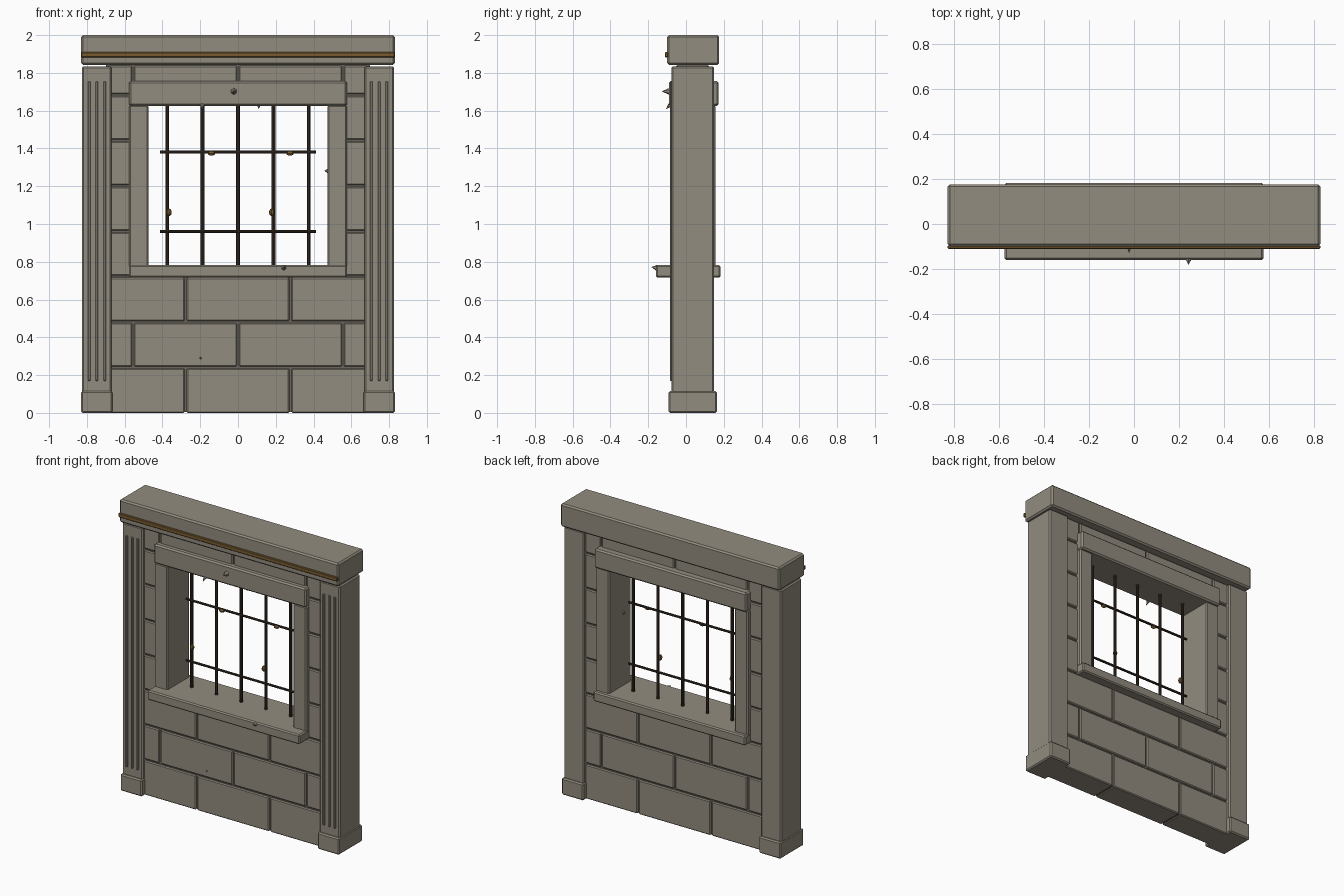
import bpy, bmesh, math
from mathutils import Vector

if "Cube" in bpy.data.objects:
    bpy.data.objects.remove(bpy.data.objects["Cube"])


def mat(name, c):
    m = bpy.data.materials.new(name)
    m.diffuse_color = (*c, 1)
    m.use_nodes = True
    m.node_tree.nodes["Principled BSDF"].inputs["Base Color"].default_value = m.diffuse_color
    return m


STONE = mat("warm grey stone", (0.29, 0.262, 0.212))
MORTAR = mat("dark mortar", (0.15, 0.135, 0.11))
IRON = mat("dark iron", (0.04, 0.027, 0.019))
BRASS = mat("aged brass", (0.19, 0.105, 0.03))


def finish(name, bm, m):
    me = bpy.data.meshes.new(name)
    bm.to_mesh(me)
    bm.free()
    me.materials.append(m)
    ob = bpy.data.objects.new(name, me)
    bpy.context.collection.objects.link(ob)
    return ob


def box(name, x, y, z, m=STONE, bevel=0.008):
    """Box from (min, max) pairs with chamfered edges."""
    bm = bmesh.new()
    bmesh.ops.create_cube(bm, size=1)
    for v in bm.verts:
        v.co = [r[0] if c < 0 else r[1] for c, r in zip(v.co, (x, y, z))]
    if bevel:
        bmesh.ops.bevel(bm, geom=bm.edges[:], offset=bevel, segments=1, affect='EDGES')
    return finish(name, bm, m)


def rod(name, a, b, r1, r2, sides, m):
    """Cylinder or cone from point a to point b."""
    a, b = Vector(a), Vector(b)
    bm = bmesh.new()
    bmesh.ops.create_cone(bm, cap_ends=True, segments=sides, radius1=r1, radius2=r2,
                          depth=(b - a).length)
    ob = finish(name, bm, m)
    ob.location = (a + b) / 2
    ob.rotation_euler = (b - a).to_track_quat('Z', 'Y').to_euler()
    return ob


def blob(name, loc, scale):
    bm = bmesh.new()
    bmesh.ops.create_uvsphere(bm, u_segments=8, v_segments=6, radius=1)
    ob = finish(name, bm, BRASS)
    ob.location, ob.scale = loc, scale
    return ob


# side pillars with plinth and raised flutes
for s, side in ((-1, "left"), (1, "right")):
    def span(a, b):
        return tuple(sorted((s * a, s * b)))
    box(f"{side}_pillar_shaft", span(0.67, 0.825), (-0.076, 0.148), (0.05, 1.835))
    box(f"{side}_pillar_plinth", span(0.665, 0.83), (-0.092, 0.163), (0, 0.115))
    for i, x in enumerate((0.706, 0.747, 0.788)):
        box(f"{side}_pillar_flute_{i}", span(x - 0.007, x + 0.007), (-0.084, -0.07),
            (0.17, 1.755), bevel=0.003)
    # window jambs
    box(f"{side}_window_jamb", span(0.475, 0.577), (-0.085, 0.155), (0.77, 1.63))
    # mortar core beside the opening
    box(f"{side}_mortar_core", span(0.5, 0.7), (-0.045, 0.115), (0.71, 1.64), MORTAR, 0)

# mortar core below and above the opening
box("lower_mortar_core", (-0.7, 0.7), (-0.045, 0.115), (0.005, 0.73), MORTAR, 0)
box("upper_mortar_core", (-0.7, 0.7), (-0.045, 0.115), (1.64, 1.85), MORTAR, 0)

# running-bond wall blocks
GAP, ROW = 0.005, 0.2403
for row in range(8):
    z = (row * ROW + (GAP if row else 0), min((row + 1) * ROW - GAP, 1.838))
    joints = [-0.69, -0.277, 0.277, 0.69] if row % 2 == 0 else [-0.69, -0.555, 0, 0.555, 0.69]
    if 3 <= row <= 6:
        joints = [-0.69, -0.5, 0.5, 0.69]
    for i, (a, b) in enumerate(zip(joints, joints[1:])):
        if 3 <= row <= 6 and i == 1:
            continue
        box(f"wall_block_{row}_{i}", (a + GAP, b - GAP), (-0.055, 0.125), z, bevel=0.006)

# window lintel and sill
box("window_lintel", (-0.577, 0.577), (-0.09, 0.173), (1.625, 1.757), bevel=0.01)
box("window_sill", (-0.577, 0.577), (-0.16, 0.183), (0.716, 0.782))

# top beam with brass strip
box("top_beam", (-0.83, 0.83), (-0.1, 0.176), (1.842, 2.0), bevel=0.01)
box("brass_strip", (-0.83, 0.83), (-0.112, -0.095), (1.882, 1.91), BRASS, 0.004)

# iron window grille
for i in range(5):
    x = (i - 2) * 0.1875
    rod(f"vertical_bar_{i}", (x, 0.035, 0.775), (x, 0.035, 1.63), 0.01, 0.01, 8, IRON)
for i, z in enumerate((0.96, 1.38)):
    rod(f"cross_bar_{i}", (-0.413, 0.03, z), (0.413, 0.03, z), 0.008, 0.008, 8, IRON)

# brass growths on the grille
for i, (x, z) in enumerate(((-0.14, 1.373), (0.275, 1.373))):
    blob(f"cross_bar_nodule_{i}", (x, 0.025, z), (0.02, 0.014, 0.011))
for i, (x, z) in enumerate(((-0.365, 1.062), (0.178, 1.062))):
    blob(f"vertical_bar_nodule_{i}", (x, 0.025, z), (0.014, 0.014, 0.02))

# small stone thorns
thorns = [((-0.022, -0.088, 1.702), (-0.022, -0.13, 1.702), 0.018),
          ((0.11, -0.06, 1.628), (0.11, -0.06, 1.608), 0.01),
          ((-0.19, -0.085, 1.63), (-0.19, -0.106, 1.608), 0.012),
          ((0.243, -0.155, 0.768), (0.243, -0.183, 0.772), 0.016),
          ((0.478, 0.0, 1.28), (0.456, 0.0, 1.283), 0.013),
          ((-0.198, -0.052, 0.29), (-0.198, -0.068, 0.29), 0.007)]
for i, (a, b, r) in enumerate(thorns):
    rod(f"stone_thorn_{i}", a, b, r, 0, 6, STONE)
